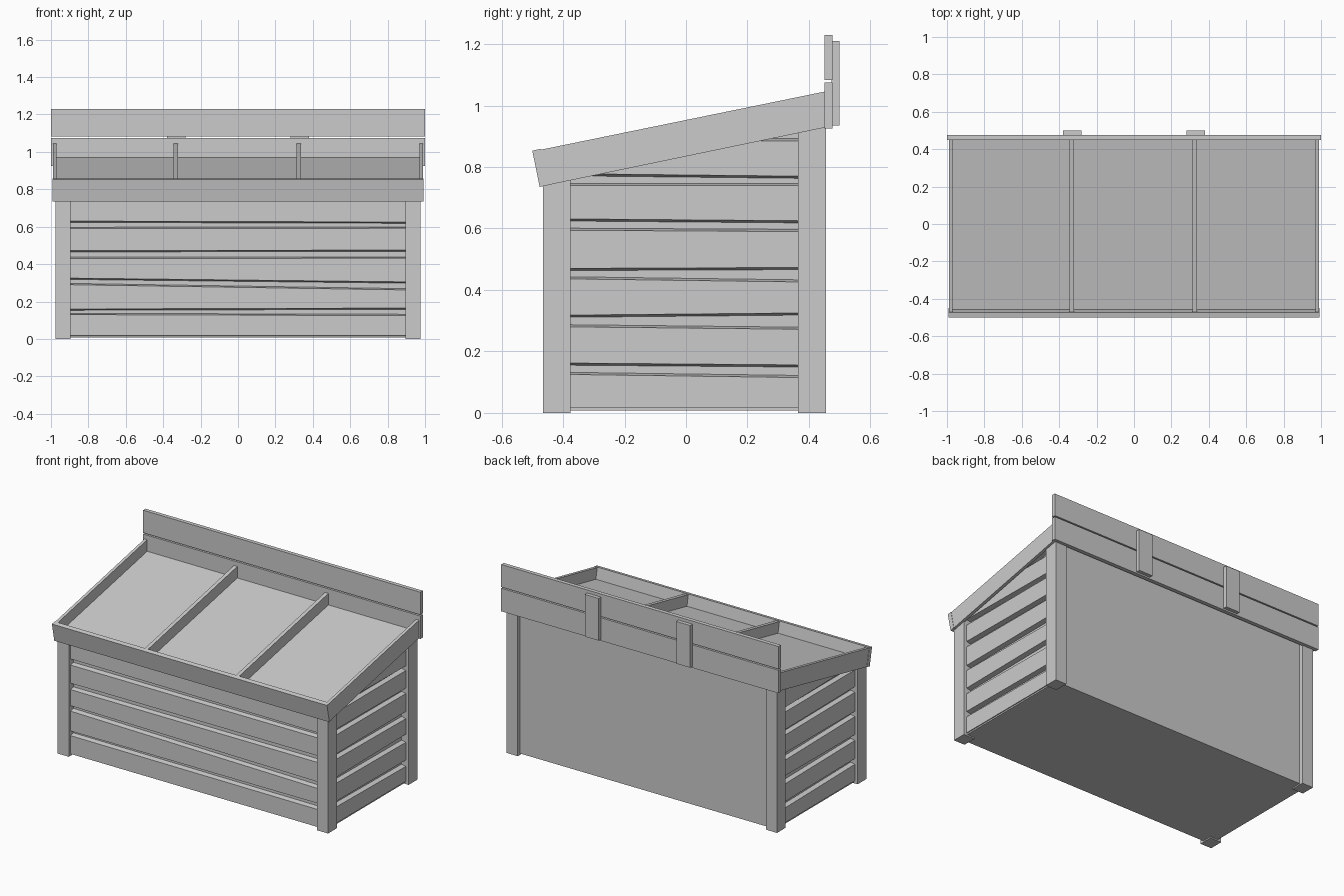
import bpy, bmesh
from mathutils import Vector

if "Cube" in bpy.data.objects:
    bpy.data.objects.remove(bpy.data.objects["Cube"], do_unlink=True)

grey = bpy.data.materials.new("plain grey")
grey.use_nodes = True
grey.diffuse_color = (0.6, 0.6, 0.6, 1)
grey.node_tree.nodes["Principled BSDF"].inputs["Base Color"].default_value = (0.6, 0.6, 0.6, 1)

SLOPE = 0.204


def tray_z(y):
    """Height of the tray floor's upper face."""
    return 0.97 + SLOPE * (y - 0.45)


def loft(name, start, end, clip=False):
    """Solid between two matching end sections, optionally cut under the tray."""
    bm = bmesh.new()
    a = [bm.verts.new(p) for p in start]
    b = [bm.verts.new(p) for p in end]
    bm.faces.new(a)
    bm.faces.new(b[::-1])
    n = len(a)
    for i in range(n):
        j = (i + 1) % n
        bm.faces.new((a[i], b[i], b[j], a[j]))
    if clip:
        bmesh.ops.bisect_plane(bm, geom=bm.verts[:] + bm.edges[:] + bm.faces[:],
                               plane_co=Vector((0, 0, tray_z(0) - 0.015)),
                               plane_no=Vector((0, -SLOPE, 1)), clear_outer=True)
        bmesh.ops.holes_fill(bm, edges=[e for e in bm.edges if e.is_boundary])
    bmesh.ops.recalc_face_normals(bm, faces=bm.faces[:])
    mesh = bpy.data.meshes.new(name)
    bm.to_mesh(mesh)
    bm.free()
    mesh.materials.append(grey)
    obj = bpy.data.objects.new(name, mesh)
    bpy.context.collection.objects.link(obj)
    return obj


def across(name, x0, x1, profile, clip=False):
    """Extrude a y-z profile along x."""
    return loft(name, [(x0, y, z) for y, z in profile], [(x1, y, z) for y, z in profile], clip)


def box(name, x0, x1, y0, y1, z0, z1, clip=False):
    return across(name, x0, x1, [(y0, z0), (y1, z0), (y1, z1), (y0, z1)], clip)


def plank_section(outer, inner, low, high):
    """Plank end whose outer face is slightly narrower than its back."""
    return [(outer, low), (outer, high), (inner, high + 0.008), (inner, low - 0.008)]


# Bin body behind the planks, and its base
box("bin_body", -0.925, 0.925, -0.415, 0.43, 0.012, 1.1, clip=True)
box("base_panel", -0.95, 0.95, -0.44, 0.43, 0.008, 0.03)

# Corner legs
for side, s in (("right", -1), ("left", 1)):
    x0, x1 = sorted((s * 0.895, s * 0.975))
    box("front_leg_" + side, x0, x1, -0.465, -0.375, 0, 1.1, clip=True)
    box("back_leg_" + side, x0, x1, 0.365, 0.455, 0, 1.1, clip=True)

# Uneven front planks: low and high edge at each end
front_planks = [(0.018, 0.13, 0.018, 0.125), (0.16, 0.29, 0.165, 0.262),
                (0.325, 0.43, 0.305, 0.432), (0.472, 0.59, 0.475, 0.592),
                (0.63, 0.75, 0.625, 0.75)]
for i, (l0, h0, l1, h1) in enumerate(front_planks):
    loft(f"front_plank_{i + 1}",
         [(-0.9, y, z) for y, z in plank_section(-0.445, -0.41, l0, h0)],
         [(0.9, y, z) for y, z in plank_section(-0.445, -0.41, l1, h1)], clip=True)

# Uneven side planks, mirrored on both sides
side_planks = [(0.018, 0.125, 0.018, 0.115), (0.162, 0.28, 0.156, 0.272),
               (0.318, 0.436, 0.325, 0.426), (0.47, 0.594, 0.473, 0.59),
               (0.631, 0.74, 0.625, 0.74), (0.778, 0.885, 0.77, 0.885)]
for side, s in (("right", -1), ("left", 1)):
    for i, (l0, h0, l1, h1) in enumerate(side_planks):
        loft(f"side_plank_{side}_{i + 1}",
             [(s * x, -0.38, z) for x, z in plank_section(0.955, 0.92, l0, h0)],
             [(s * x, 0.37, z) for x, z in plank_section(0.955, 0.92, l1, h1)], clip=True)

# Sloping display tray: floor, rails, dividers and front lip
y0, y1 = -0.465, 0.45
across("tray_floor", -0.975, 0.975, [(y0, tray_z(y0) - 0.02), (y1, tray_z(y1) - 0.02),
                                     (y1, tray_z(y1)), (y0, tray_z(y0))])
rail = [(-0.478, 0.855), (0.45, 1.045), (0.45, 0.928), (-0.455, 0.74)]
for side, s in (("right", -1), ("left", 1)):
    across("tray_rail_" + side, s * 0.97, s * 0.99, rail)
divider = [(-0.475, tray_z(-0.475) - 0.01), (-0.475, 0.855), (0.45, 1.045), (0.45, 0.96)]
for side, x in (("right", -0.332), ("left", 0.325)):
    across("tray_divider_" + side, x - 0.012, x + 0.012, divider)
across("tray_front_lip", -0.992, 0.992,
       [(-0.5, 0.853), (-0.472, 0.859), (-0.448, 0.741), (-0.476, 0.735)])

# Back boards joined by two straps
box("lower_back_board", -1, 1, 0.45, 0.476, 0.925, 1.075)
box("upper_back_board", -1, 1, 0.45, 0.476, 1.083, 1.23)
for side, x in (("right", -0.33), ("left", 0.33)):
    box("back_strap_" + side, x - 0.05, x + 0.05, 0.474, 0.5, 0.935, 1.21)
